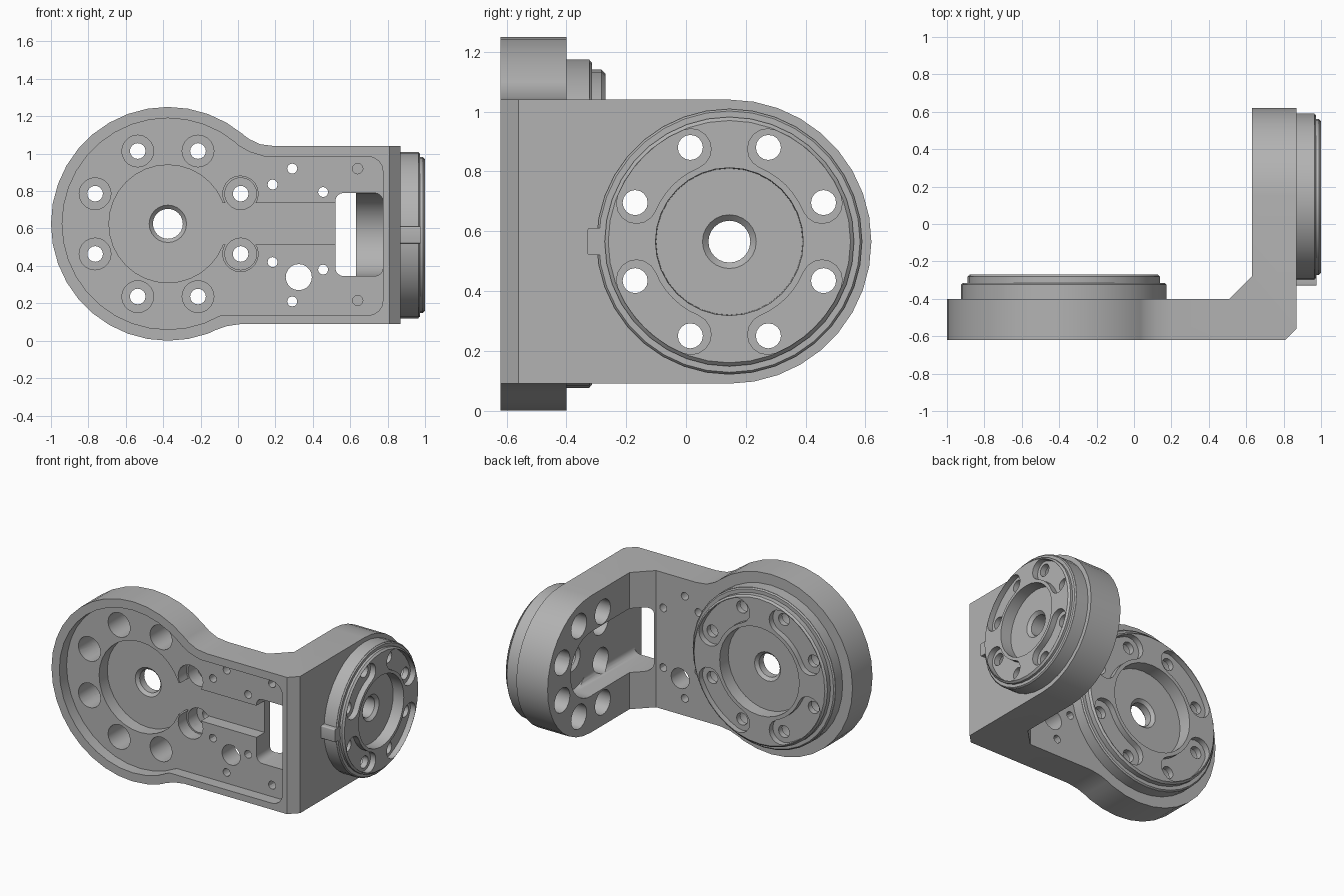
import bpy, bmesh, math
from mathutils import Vector

if "Cube" in bpy.data.objects:
    bpy.data.objects.remove(bpy.data.objects["Cube"], do_unlink=True)

grey = bpy.data.materials.new("cast_grey")
grey.use_nodes = True
grey.diffuse_color = (0.45, 0.45, 0.45, 1)
grey.node_tree.nodes["Principled BSDF"].inputs["Base Color"].default_value = (0.45, 0.45, 0.45, 1)


def place(axis, p, d):
    """Put a flat point p at depth d along the axis."""
    u, v = p
    return {"x": (d, u, v), "y": (u, d, v), "z": (u, v, d)}[axis]


def prism(name, axis, pts, lo, hi, far=None):
    """Extrude an outline; far is an optional outline for the far end."""
    bm = bmesh.new()
    a = [bm.verts.new(place(axis, p, lo)) for p in pts]
    b = [bm.verts.new(place(axis, p, hi)) for p in (far or pts)]
    n = len(a)
    bm.faces.new(a)
    bm.faces.new(b[::-1])
    for i in range(n):
        j = (i + 1) % n
        bm.faces.new((a[i], b[i], b[j], a[j]))
    bmesh.ops.recalc_face_normals(bm, faces=bm.faces)
    me = bpy.data.meshes.new(name)
    bm.to_mesh(me)
    bm.free()
    me.materials.append(grey)
    ob = bpy.data.objects.new(name, me)
    bpy.context.collection.objects.link(ob)
    return ob


def arc(c, r, a0, a1, n):
    """Points on an arc, angles in degrees."""
    angles = [math.radians(a0 + (a1 - a0) * i / n) for i in range(n + 1)]
    return [(c[0] + r * math.cos(t), c[1] + r * math.sin(t)) for t in angles]


def circle(c, r, n=32):
    return arc(c, r, 0, 360, n)[:-1]


def disc(axis, c, r, lo, hi, r2=None, n=32, name="tool"):
    return prism(name, axis, circle(c, r, n), lo, hi, circle(c, r2 or r, n))


def rounded(u0, v0, u1, v1, r):
    return (arc((u1 - r, v0 + r), r, -90, 0, 4) + arc((u1 - r, v1 - r), r, 0, 90, 4)
            + arc((u0 + r, v1 - r), r, 90, 180, 4) + arc((u0 + r, v0 + r), r, 180, 270, 4))


def polar(c, r, deg):
    t = math.radians(deg)
    return (c[0] + r * math.cos(t), c[1] + r * math.sin(t))


def combine(targets, tools, op="DIFFERENCE"):
    """Apply each tool to each target, then remove the tools."""
    for tool in tools:
        tool.hide_render = True
        for ob in targets:
            m = ob.modifiers.new("combine", "BOOLEAN")
            m.operation, m.solver, m.object = op, "EXACT", tool
            bpy.context.view_layer.objects.active = ob
            bpy.ops.object.modifier_apply(modifier=m.name)
    for tool in tools:
        bpy.data.objects.remove(tool, do_unlink=True)


FRONT, SIDE = (-0.375, 0.625), (0.145, 0.565)   # hub centres
SPREAD = 22.5                                   # bolts either side of a diagonal
diagonals = [45, 135, 225, 315]
bolt_angles = [q + s * SPREAD for q in diagonals for s in (-1, 1)]

# L-shaped bracket with two round ends
corner = [(-0.1, -0.62), (0.81, -0.62), (0.87, -0.56), (0.87, 0.145),
          (0.63, 0.145), (0.63, -0.28), (0.51, -0.4), (-0.1, -0.4)]
bracket = prism("bracket", "z", corner, 0.09, 1.04)
combine([bracket], [
    disc("y", FRONT, 0.625, -0.62, -0.4, n=36),
    disc("x", SIDE, 0.475, 0.63, 0.87, n=36),
    prism("neck_top", "y", [(0, 1.122), (0.06, 1.078), (0.12, 1.05), (0.2, 1.04), (0, 0.9)], -0.62, -0.4),
    prism("neck_bottom", "y", [(-0.12, 0.057), (-0.06, 0.078), (0.02, 0.09), (-0.1, 0.3)], -0.62, -0.4),
], "UNION")

# Shallow front recess following the outline
combine([bracket], [
    disc("y", FRONT, 0.565, -0.7, -0.54, n=36),
    prism("tool", "y", rounded(-0.2, 0.135, 0.775, 0.985, 0.08), -0.7, -0.54),
    prism("tool", "y", [(-0.01, 1.05), (0.06, 1.01), (0.14, 0.985), (0, 0.8)], -0.7, -0.54),
])

# Deeper hub pocket with its cable channel and window
right_bolts = [polar(FRONT, 0.42, s * SPREAD) for s in (-1, 1)]
combine([bracket], [disc("y", FRONT, 0.315, -0.7, -0.45)]
        + [disc("y", p, 0.095, -0.7, -0.45, n=20) for p in right_bolts]
        + [prism("tool", "y", rounded(-0.2, 0.515, 0.6, 0.735, 0.02), -0.7, -0.45),
           prism("tool", "y", rounded(0.52, 0.345, 0.775, 0.79, 0.045), -0.7, 0.145),
           disc("x", SIDE, 0.222, 0.5, 0.775)])

# Small mounting holes in the arm
through = [(0.29, 0.92), (0.185, 0.835), (0.455, 0.795),
           (0.185, 0.42), (0.455, 0.38), (0.29, 0.21)]
combine([bracket], [disc("y", p, 0.027, -0.7, -0.3, n=12) for p in through]
        + [disc("y", (0.64, z), 0.028, -0.7, -0.44, n=12) for z in (0.215, 0.92)]
        + [disc("y", (0.325, 0.34), 0.07, -0.7, -0.3, n=20)])


def flange(name, axis, c, k, base, step, top):
    """Stepped round flange with a tapered upper edge."""
    ob = disc(axis, c, 0.445 * k, base, step - 0.008, n=36, name=name)
    edge = 0.012
    combine([ob], [
        disc(axis, c, 0.445 * k, step - 0.01, step, 0.437 * k, n=36),
        disc(axis, c, 0.417 * k, step - 0.02, top - edge, n=36),
        disc(axis, c, 0.417 * k, top - edge, top, 0.417 * k - edge, n=36),
    ], "UNION")
    return ob


def lobe(c, k, q):
    """Curved slot outline that wraps a pair of bolts."""
    r_in, r_out = 0.268 * k, 0.403 * k
    mid, half = (r_in + r_out) / 2, (r_out - r_in) / 2
    a, b = q - SPREAD, q + SPREAD
    return (arc(c, r_out, a, b, 6) + arc(polar(c, mid, b), half, b, b + 180, 8)[1:-1]
            + arc(c, r_in, b, a, 6) + arc(polar(c, mid, a), half, a + 180, a + 360, 8)[1:-1])


def machine(ob, axis, c, k, inner, floor, pocket, top, bore):
    """Cut hub recess, lobes, bore and counterbored bolt holes."""
    combine([ob], [prism("tool", axis, lobe(c, k, q), top - 0.04, top + 0.1) for q in diagonals]
            + [disc(axis, c, 0.245 * k, floor, top + 0.1, 0.25 * k)])
    tools = [disc(axis, c, bore, inner - 0.1, top + 0.1, n=24),
             disc(axis, c, bore + 0.03, pocket - 0.01, pocket + 0.02, bore, n=24),
             disc(axis, c, bore, floor - 0.02, floor + 0.01, bore + 0.03, n=24)]
    for a in bolt_angles:
        p = polar(c, 0.341 * k, a)
        tools += [disc(axis, p, 0.042, inner - 0.1, top + 0.1, n=16),
                  disc(axis, p, 0.085, inner - 0.08, top - 0.08, n=20)]
    combine([bracket, ob], tools)


# Rear flange and side flange
rear_flange = flange("rear_flange", "y", FRONT, 1.235, -0.4, -0.315, -0.27)
side_flange = flange("side_flange", "x", SIDE, 1.0, 0.87, 0.972, 1.0)
machine(rear_flange, "y", FRONT, 1.235, -0.62, -0.36, -0.45, -0.27, 0.08)
machine(side_flange, "x", SIDE, 1.0, 0.63, 0.92, 0.775, 1.0, 0.07)

# Locating tab on the side flange
tab = prism("locating_tab", "x", rounded(-0.33, 0.52, -0.26, 0.61, 0.008), 0.87, 0.975)

for ob in (bracket, rear_flange, side_flange, tab):
    bpy.ops.object.select_all(action="DESELECT")
    ob.select_set(True)
    bpy.context.view_layer.objects.active = ob
    bpy.ops.object.shade_smooth_by_angle(angle=math.radians(30))
